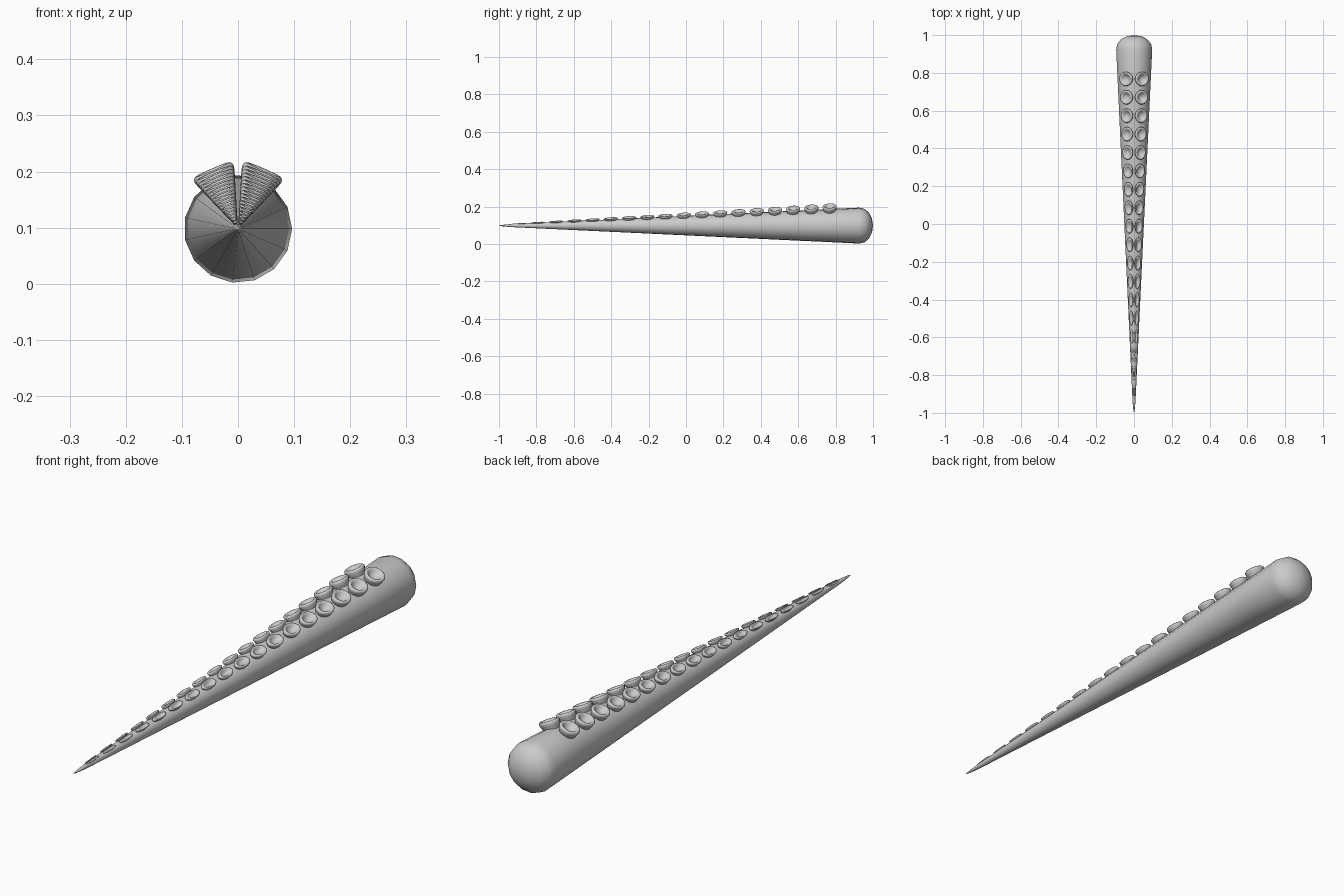
import bpy
import math
from mathutils import Vector

if "Cube" in bpy.data.objects:
    bpy.data.objects.remove(bpy.data.objects["Cube"])

AXIS_Z = 0.098
SIDES = 15


def radius(y):
    # linear taper of the arm along y
    return 0.0525 + 0.0475 * y


def lathe(profile, segments):
    # (radius, height) profile turned around local z; radius 0 makes a pole
    verts, faces, rings = [], [], []
    for r, h in profile:
        n = 1 if r == 0 else segments
        rings.append([len(verts) + i for i in range(n)])
        for i in range(n):
            a = 2 * math.pi * i / segments
            verts.append(Vector((r * math.cos(a), r * math.sin(a), h)))
    for lo, hi in zip(rings, rings[1:]):
        for i in range(segments):
            j = (i + 1) % segments
            if len(lo) == 1:
                faces.append((lo[0], hi[j], hi[i]))
            elif len(hi) == 1:
                faces.append((lo[i], lo[j], hi[0]))
            else:
                faces.append((lo[i], lo[j], hi[j], hi[i]))
    return verts, faces


def make(name, verts, faces, angle):
    mesh = bpy.data.meshes.new(name)
    mesh.from_pydata(verts, [], faces)
    ob = bpy.data.objects.new(name, mesh)
    bpy.context.collection.objects.link(ob)
    bpy.ops.object.select_all(action='DESELECT')
    ob.select_set(True)
    bpy.context.view_layer.objects.active = ob
    bpy.ops.object.shade_smooth_by_angle(angle=math.radians(angle))
    return ob


# tapered arm with a rounded cap at each end
CAP = 0.075
angles = [math.radians(a) for a in (0, 22.5, 45, 67.5)]
profile = [(0, -1.0)]
for a in reversed(angles):
    y = -1 + CAP * (1 - math.sin(a))
    profile.append((radius(y) * math.cos(a), y))
for k in range(1, 10):
    y = -1 + CAP + (2 - 2 * CAP) * k / 10
    profile.append((radius(y), y))
for a in angles:
    y = 1 - CAP * (1 - math.sin(a))
    profile.append((radius(y) * math.cos(a), y))
profile.append((0, 1.0))
verts, faces = lathe(profile, SIDES)
verts = [Vector((v.x, v.z, AXIS_Z + v.y)) for v in verts]
faces = [tuple(reversed(f)) for f in faces]
make("tentacle_arm", verts, faces, 60)

# two rows of cupped suckers, squeezed with the taper of the arm
CUP = [(0, -0.025), (0.024, -0.025), (0.030, -0.006), (0.0355, 0.008),
       (0.038, 0.017), (0.037, 0.023), (0.033, 0.026), (0.028, 0.025),
       (0.022, 0.017), (0.013, 0.009), (0, 0.006)]
FIRST_Y, STEP, ROWS, TILT = 0.768, 0.0975, 18, math.radians(23.5)
cup_v, cup_f = lathe(CUP, 16)
for side, name in ((-1, "left_suckers"), (1, "right_suckers")):
    verts, faces = [], []
    up = Vector((side * math.sin(TILT), math.cos(TILT)))
    across = Vector((up.y, -up.x))
    for k in range(ROWS):
        base = len(verts)
        for v in cup_v:
            p = across * v.x + up * (radius(FIRST_Y) + v.z)
            y = FIRST_Y - STEP * k + v.y
            s = radius(y) / radius(FIRST_Y)
            verts.append(Vector((p.x * s, y, AXIS_Z + p.y * s)))
        faces += [tuple(base + i for i in f) for f in cup_f]
    make(name, verts, faces, 60)
